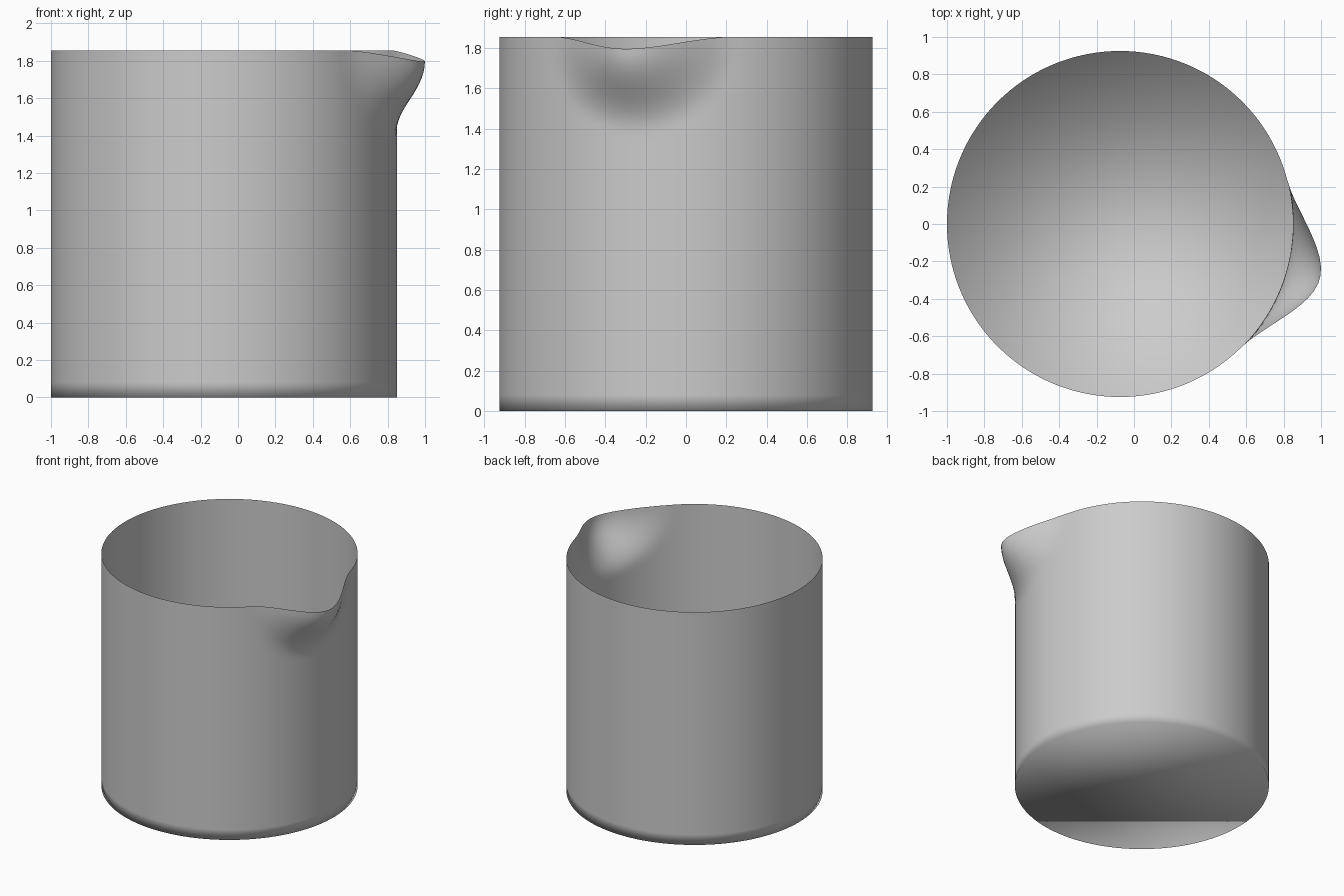
import bpy, bmesh
from math import cos, sin, pi, radians
from mathutils import Vector

if "Cube" in bpy.data.objects:
    bpy.data.objects.remove(bpy.data.objects["Cube"])

SEGS, RADIUS, HEIGHT, CX = 128, 0.925, 1.855, -0.075
SPOUT_ANGLE, SPOUT_REACH = radians(-15.4), 0.48

# Point on the rim that is pulled out, and how far it is pulled
rim_point = Vector((CX + RADIUS * cos(SPOUT_ANGLE), RADIUS * sin(SPOUT_ANGLE), HEIGHT))
pull = Vector((0.183 * cos(SPOUT_ANGLE), 0.183 * sin(SPOUT_ANGLE), -0.06))


def wall_point(angle, z):
    """Cylinder wall, displaced with a smooth falloff around the spout."""
    p = Vector((CX + RADIUS * cos(angle), RADIUS * sin(angle), z))
    t = max(0.0, 1 - (p - rim_point).length / SPOUT_REACH)
    return p + pull * (3 * t ** 2 - 2 * t ** 3)


# Wall rings: sparse below, dense around the spout
levels = [0, 0.08, 0.5, 0.9, 1.3]
levels += [1.3 + (HEIGHT - 1.3) * i / 18 for i in range(1, 19)]

bm = bmesh.new()
rings = [[bm.verts.new(wall_point(2 * pi * i / SEGS, z)) for i in range(SEGS)]
         for z in levels]
for low, high in zip(rings, rings[1:]):
    for i in range(SEGS):
        j = (i + 1) % SEGS
        bm.faces.new((low[i], low[j], high[j], high[i]))

# Flat base, open top (single thin shell)
bm.faces.new(list(reversed(rings[0])))

# Smooth shading runs around the bottom edge as well
for f in bm.faces:
    f.smooth = True

mesh = bpy.data.meshes.new("beaker")
bm.to_mesh(mesh)
bm.free()
beaker = bpy.data.objects.new("beaker_with_spout", mesh)
bpy.context.collection.objects.link(beaker)
